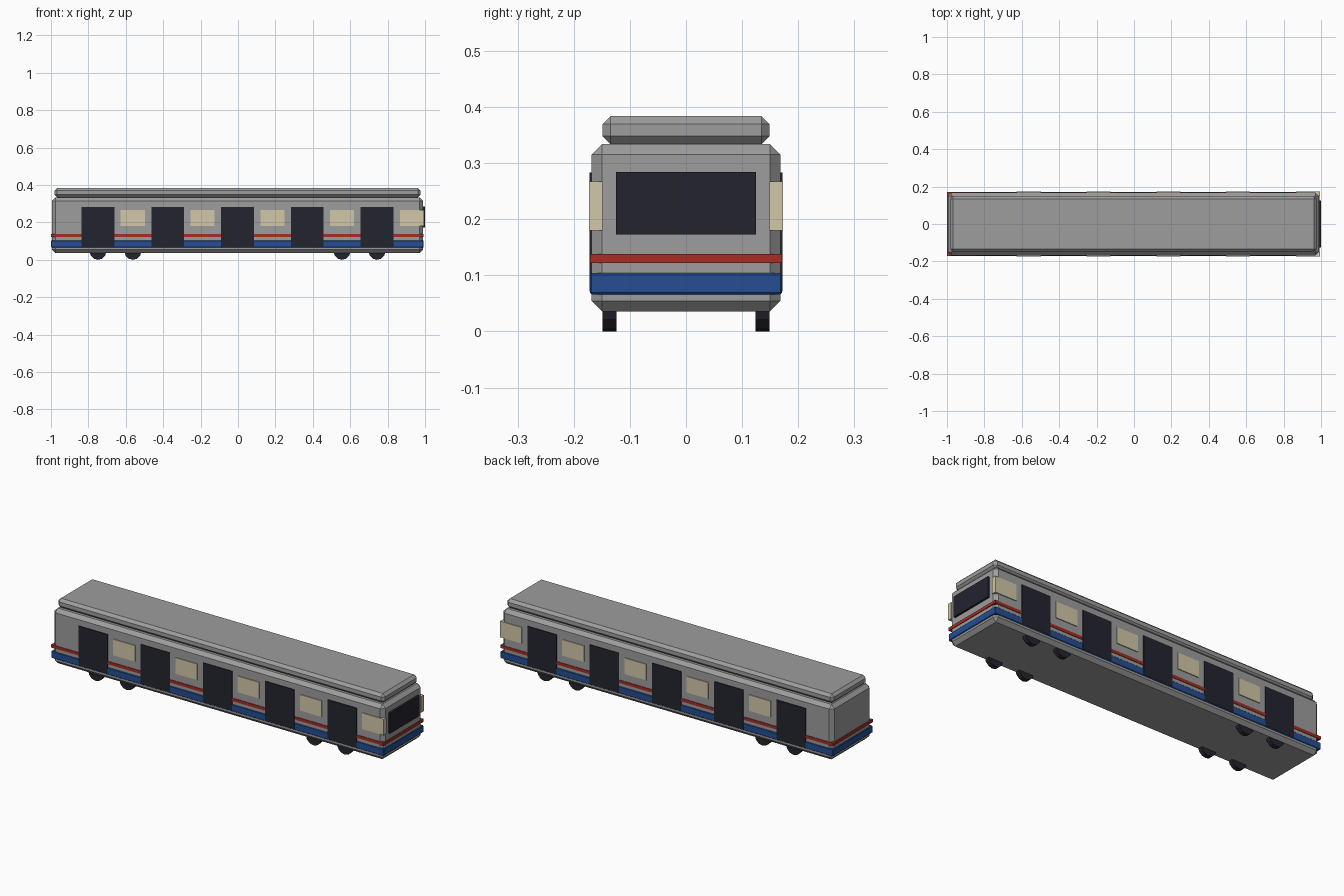
import bpy, math

if "Cube" in bpy.data.objects:
    bpy.data.objects.remove(bpy.data.objects["Cube"])

CX = -0.003  # carriage centre; the windscreen sticks out at +x


def mat(name, rgb):
    m = bpy.data.materials.new(name)
    m.diffuse_color = (*rgb, 1)
    m.use_nodes = True
    m.node_tree.nodes["Principled BSDF"].inputs["Base Color"].default_value = m.diffuse_color
    return m


GREY = mat("grey metal", (0.34, 0.34, 0.34))
BLUE = mat("blue", (0.018, 0.075, 0.29))
RED = mat("red", (0.38, 0.026, 0.018))
CREAM = mat("cream", (0.64, 0.58, 0.40))
DARK = mat("dark", (0.017, 0.017, 0.028))


def box(name, x, y, z, material, bevel=0):
    """Box from (min, max) ranges, with an optional flat chamfer."""
    bpy.ops.mesh.primitive_cube_add(size=1, location=[(a + b) / 2 for a, b in (x, y, z)])
    o = bpy.context.object
    o.name = name
    o.scale = [b - a for a, b in (x, y, z)]
    bpy.ops.object.transform_apply(location=False, rotation=False, scale=True)
    o.data.materials.append(material)
    if bevel:
        m = o.modifiers.new("chamfer", 'BEVEL')
        m.width = bevel
        m.segments = 1
        m.limit_method = 'ANGLE'
    return o


# Body shell and roof unit
box("body", (CX - 0.992, CX + 0.992), (-0.168, 0.168), (0.036, 0.334), GREY, 0.0187)
box("roof", (CX - 0.979, CX + 0.979), (-0.149, 0.149), (0.334, 0.384), GREY, 0.0145)

# Stripes running all the way round
box("blue_stripe", (CX - 0.997, CX + 0.996), (-0.171, 0.171), (0.066, 0.104), BLUE, 0.003)
box("red_stripe", (CX - 0.997, CX + 0.996), (-0.171, 0.171), (0.122, 0.138), RED)

# Windscreen on the +x end
box("windscreen", (0.98, 1.0), (-0.125, 0.125), (0.173, 0.284), DARK)

# Doors and windows alternate along both sides
for side, label in ((-1, "front"), (1, "back")):
    for i in range(5):
        dx = CX + (i - 2) * 0.373
        wx = dx + 0.1865
        box(f"{label}_door_{i + 1}", (dx - 0.0875, dx + 0.0875),
            sorted((side * 0.155, side * 0.172)), (0.071, 0.283), DARK)
        box(f"{label}_window_{i + 1}", (wx - 0.0645, wx + 0.0645),
            sorted((side * 0.149, side * 0.1725)), (0.18, 0.267), CREAM)

# Wheels: two pairs near each end
R = 0.045
for side, label in ((-1, "front"), (1, "back")):
    for i, x in enumerate((-0.749, -0.562, 0.556, 0.743)):
        bpy.ops.mesh.primitive_cylinder_add(
            vertices=12, radius=R, depth=0.025,
            location=(x, side * 0.1365, R), rotation=(math.pi / 2, 0, 0))
        w = bpy.context.object
        w.name = f"{label}_wheel_{i + 1}"
        w.data.materials.append(DARK)
